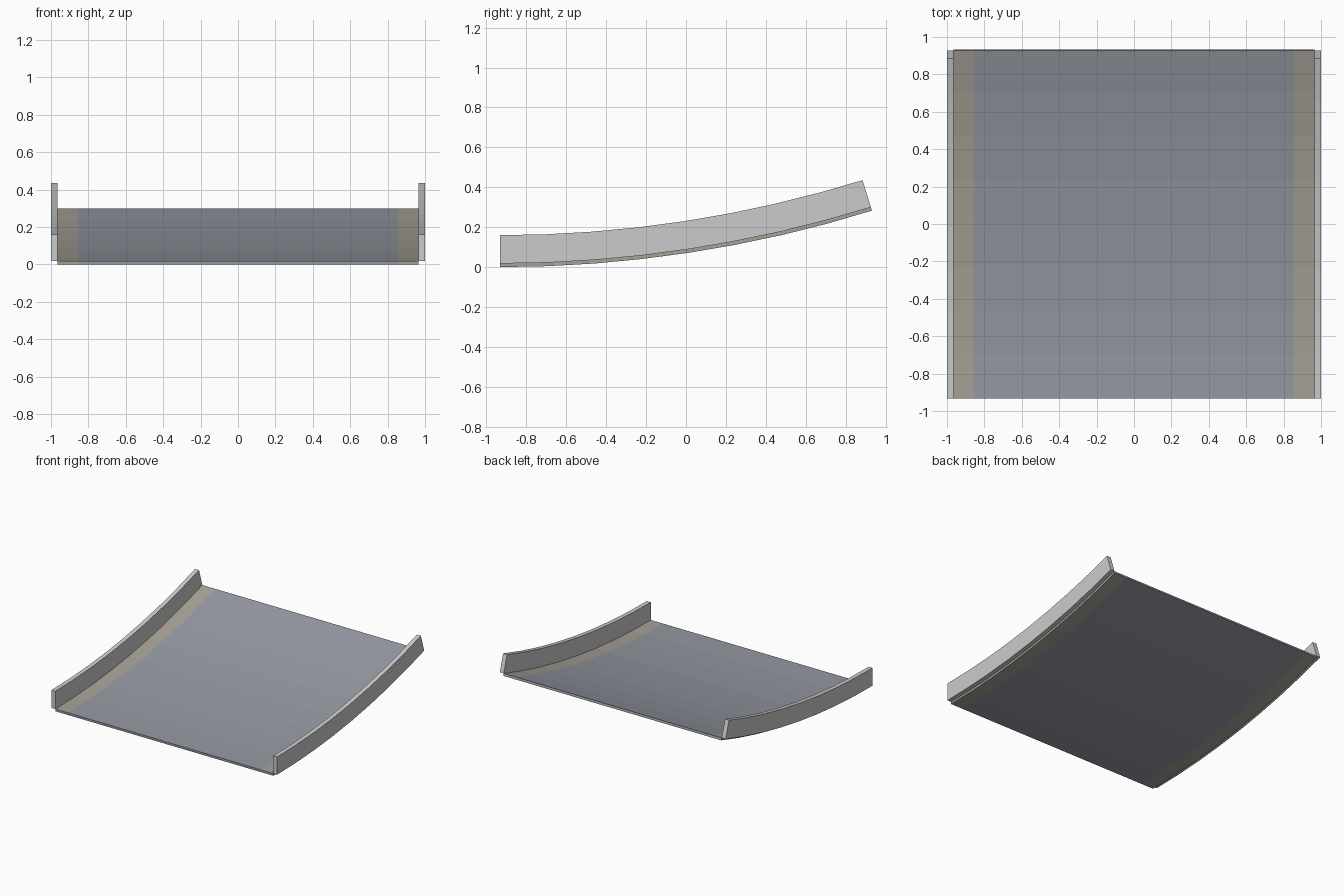
import bpy, bmesh
from math import sin, cos, radians

if "Cube" in bpy.data.objects:
    bpy.data.objects.remove(bpy.data.objects["Cube"])

R = 6.29                 # radius of the underside arc
SWEEP = radians(17.25)   # total climb angle
SEGS = 8
Y0 = -0.933              # flat start of the ramp


def material(name, rgb):
    m = bpy.data.materials.new(name)
    m.diffuse_color = (*rgb, 1)
    m.use_nodes = True
    m.node_tree.nodes["Principled BSDF"].inputs["Base Color"].default_value = m.diffuse_color
    return m


def swept_box(name, x0, x1, h0, h1, mat=None):
    """Sweep a rectangular section along the rising arc; h is height above the underside."""
    bm = bmesh.new()
    rings = []
    for i in range(SEGS + 1):
        a = SWEEP * i / SEGS
        rings.append([bm.verts.new((x, Y0 + (R - h) * sin(a), R - (R - h) * cos(a)))
                      for x, h in ((x0, h0), (x1, h0), (x1, h1), (x0, h1))])
    for p, q in zip(rings, rings[1:]):
        for k in range(4):
            n = (k + 1) % 4
            bm.faces.new((p[k], p[n], q[n], q[k]))
    bm.faces.new(rings[0])
    bm.faces.new(rings[-1])
    bmesh.ops.recalc_face_normals(bm, faces=bm.faces)
    me = bpy.data.meshes.new(name)
    bm.to_mesh(me)
    bm.free()
    ob = bpy.data.objects.new(name, me)
    bpy.context.collection.objects.link(ob)
    if mat:
        me.materials.append(mat)
    return ob


road = material("road_grey", (0.30, 0.32, 0.36))
sand = material("edge_sand", (0.39, 0.36, 0.31))

# central road deck
swept_box("road_deck", -0.855, 0.855, 0.0, 0.018, road)

# edge strips and guard walls on both sides
for side, s in (("left", -1), ("right", 1)):
    swept_box(side + "_edge_strip", s * 0.855, s * 0.965, 0.0, 0.018, sand)
    swept_box(side + "_guard_wall", s * 0.965, s * 1.0, 0.018, 0.16)
